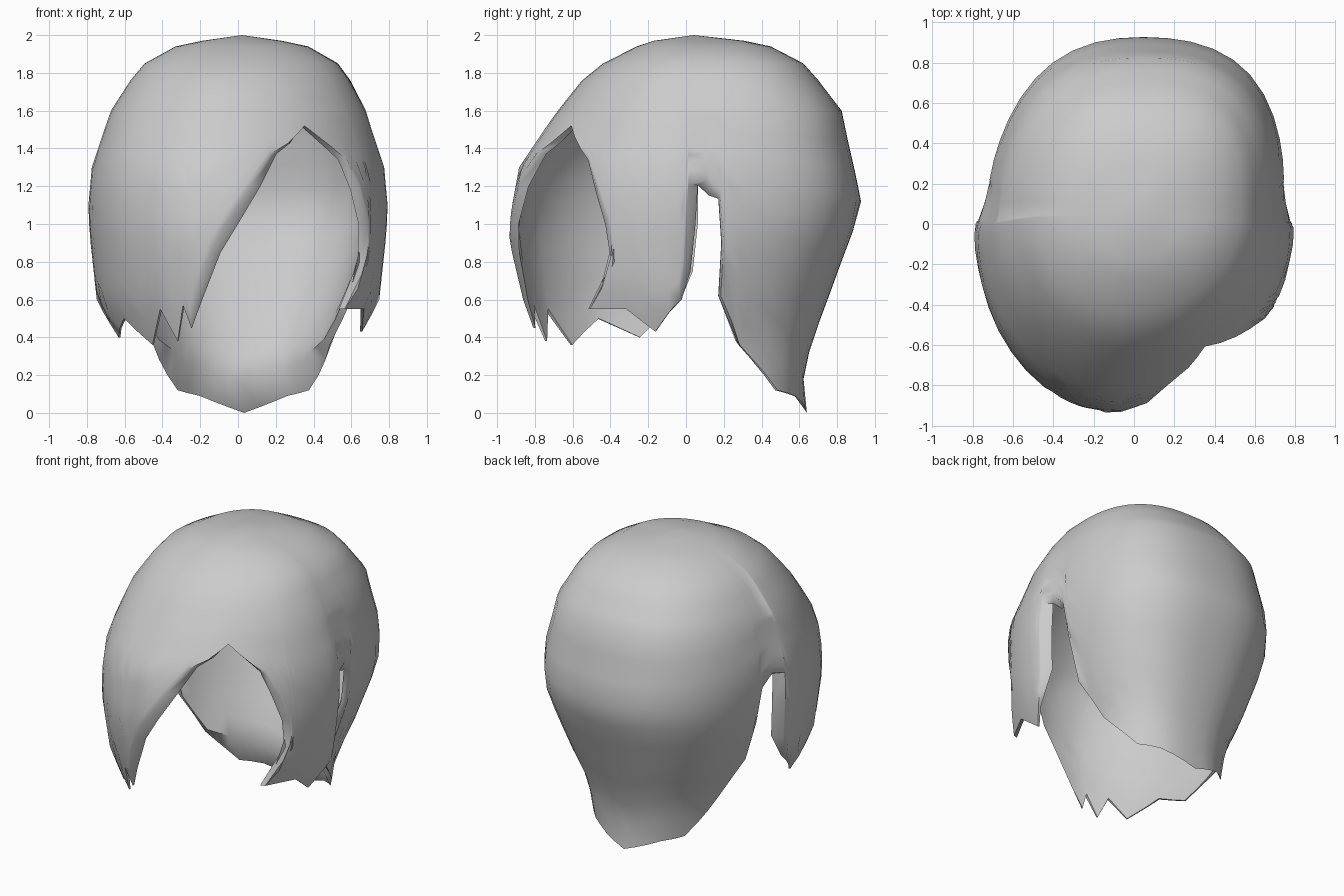
import bpy, bmesh, math

cube = bpy.data.objects.get("Cube")
if cube:
    bpy.data.objects.remove(cube, do_unlink=True)

# Hull profile: height, front half-width, back half-width, front depth, back depth
HULL = [(2.0, 0, 0, 0, 0), (1.97, .21, .21, .21, .27), (1.94, .35, .35, .30, .41),
        (1.85, .51, .51, .47, .59), (1.76, .58, .58, .57, .68), (1.6, .675, .67, .68, .82),
        (1.3, .775, .74, .88, .89), (1.08, .795, .73, .92, .935), (.93, .785, .71, .935, .87),
        (.6, .75, .60, .88, .75), (.36, .64, .49, .82, .66), (.12, .60, .47, .78, .61),
        (0, .60, .46, .76, .64)]
CROWN_LEVELS = [1.985, 1.97, 1.94, 1.9, 1.85, 1.76, 1.68, 1.6]
LOWER_ROWS = 10

# Lower edge of the hair: angle from the front towards +x, height, turn of the inner edge
FACE_EDGE = [(-15, .60, 2), (-9, .85, 3), (-4, 1.0, 4), (4, 1.2, 4), (12, 1.37, 3), (20, 1.43, 2),
             (29, 1.52, 0), (46, 1.34, -2), (52, 1.18, -3), (57, 1.0, -3), (59, .8, -3),
             (62, .55, -2)]
LEFT_LOCK = [(68, .55, 0), (75, .43, 0), (82, .53, 0), (87, .6, 1), (89, .75, 3), (90, 1.0, 4)]
EAR_AND_NAPE = [(91, 1.21, 4), (98, 1.23, 2), (104, 1.15, 0), (106, .9, 0), (107, .62, 0),
                (121, .36, 0), (144, .12, 0), (158, .09, 0), (180, 0, 0)]
RIGHT_LOCK = [(269, 1.0, -4), (270, .75, -3), (273, .6, -1), (290, .4, 0), (306, .5, 0),
              (322, .36, 0), (330, .55, 0), (336, .38, 0), (340, .57, 0), (342.5, .45, 0)]
MIRRORED = [(360 - a, z, -s) for a, z, s in reversed(EAR_AND_NAPE[:-1])]
EDGE = FACE_EDGE + LEFT_LOCK + EAR_AND_NAPE + MIRRORED + RIGHT_LOCK


def smooth(a, b, v):
    t = min(1, max(0, (v - a) / (b - a)))
    return t * t * (3 - 2 * t)


def from_front(angle):
    return abs((angle + 180) % 360 - 180)


def hull_at(z):
    for hi, lo in zip(HULL, HULL[1:]):
        if z >= lo[0]:
            f = (hi[0] - z) / (hi[0] - lo[0])
            return [a + (b - a) * f for a, b in zip(hi[1:], lo[1:])]
    return HULL[-1][1:]


def hull_point(angle, z, inset):
    """Point on the skewed, egg-shaped hull."""
    wf, wb, df, db = hull_at(z)
    a = math.radians(angle)
    s, c = math.sin(a), math.cos(a)
    back = smooth(86, 104, from_front(angle))
    w = wf + (wb - wf) * back
    # the back is squarer than the front, most of all on the left
    d, p = (df if c > 0 else db), 2 + back * (.55 + .2 * s)
    top = smooth(1.5, 2, z)
    x = y = 0
    if w > 0:
        r = ((abs(s) / w) ** p + (abs(c) / d) ** p) ** (-1 / p)
        r *= max(.2, 1 - inset / r)
        x, y = r * s, -r * c
    y, x = y + .12 * x * max(0, -y), x + .05 * max(0, y)
    return (x + .02 * top, y + .04 * top, z - inset * .7 * top)


def columns():
    """Edge points with wide gaps filled in."""
    out = []
    first = (EDGE[0][0] + 360,) + EDGE[0][1:]
    for p, q in zip(EDGE, EDGE[1:] + [first]):
        n = max(1, math.ceil((q[0] - p[0]) / 8))
        out += [[u + (v - u) * k / n for u, v in zip(p, q)] for k in range(n)]
    return out


def build_layer(bm, inset, turn, nape_lift, slot_drop):
    """One skin of the hair: a crown vertex and columns running to the edge."""
    crown = bm.verts.new(hull_point(0, 2, inset))
    grid = []
    for a, zb, shift in columns():
        nape = smooth(112, 145, from_front(a))
        # the locks thin out to sharp tips, the nape thickens
        flare = nape - .75 * smooth(.7, .45, zb) * (from_front(a) < 100)
        # the lock beside the face curls forward at its tip
        curl = -16 * max(0, 1 - abs(a - 62) / 9) if zb < .7 else 0
        zb += nape_lift * nape - slot_drop * max(0, 1 - abs(from_front(a) - 98) / 7.5) * (zb > 1.1)
        col = [bm.verts.new(hull_point(a, z, inset)) for z in CROWN_LEVELS]
        z0 = CROWN_LEVELS[-1]
        for k in range(1, LOWER_ROWS + 1):
            t = k / LOWER_ROWS
            angle = a + curl * t ** 5 + shift * turn * t
            depth = inset * (1 + flare * t ** 4)
            col.append(bm.verts.new(hull_point(angle, z0 + (zb - z0) * t, depth)))
        grid.append(col)
    for p, q in zip(grid, grid[1:] + grid[:1]):
        bm.faces.new((crown, p[0], q[0]))
        for k in range(len(p) - 1):
            bm.faces.new((p[k], p[k + 1], q[k + 1], q[k]))
    return [col[-1] for col in grid]


# Hair shell: outer skin, inner skin and the rim joining them
bm = bmesh.new()
outer = build_layer(bm, 0, 0, 0, 0)
inner = build_layer(bm, .042, 1, .15, .08)
for i in range(len(outer)):
    j = (i + 1) % len(outer)
    bm.faces.new((outer[i], inner[i], inner[j], outer[j]))
bmesh.ops.recalc_face_normals(bm, faces=bm.faces)
mesh = bpy.data.meshes.new("hair_shell")
bm.to_mesh(mesh)
bm.free()
hair = bpy.data.objects.new("hair_shell", mesh)
bpy.context.collection.objects.link(hair)

# Plain grey colour
grey = bpy.data.materials.new("plain_grey")
grey.use_nodes = True
colour = (.6, .6, .6, 1)
grey.diffuse_color = colour
grey.node_tree.nodes["Principled BSDF"].inputs["Base Color"].default_value = colour
mesh.materials.append(grey)

bpy.ops.object.select_all(action='DESELECT')
hair.select_set(True)
bpy.context.view_layer.objects.active = hair
bpy.ops.object.shade_smooth_by_angle(angle=math.radians(60))
